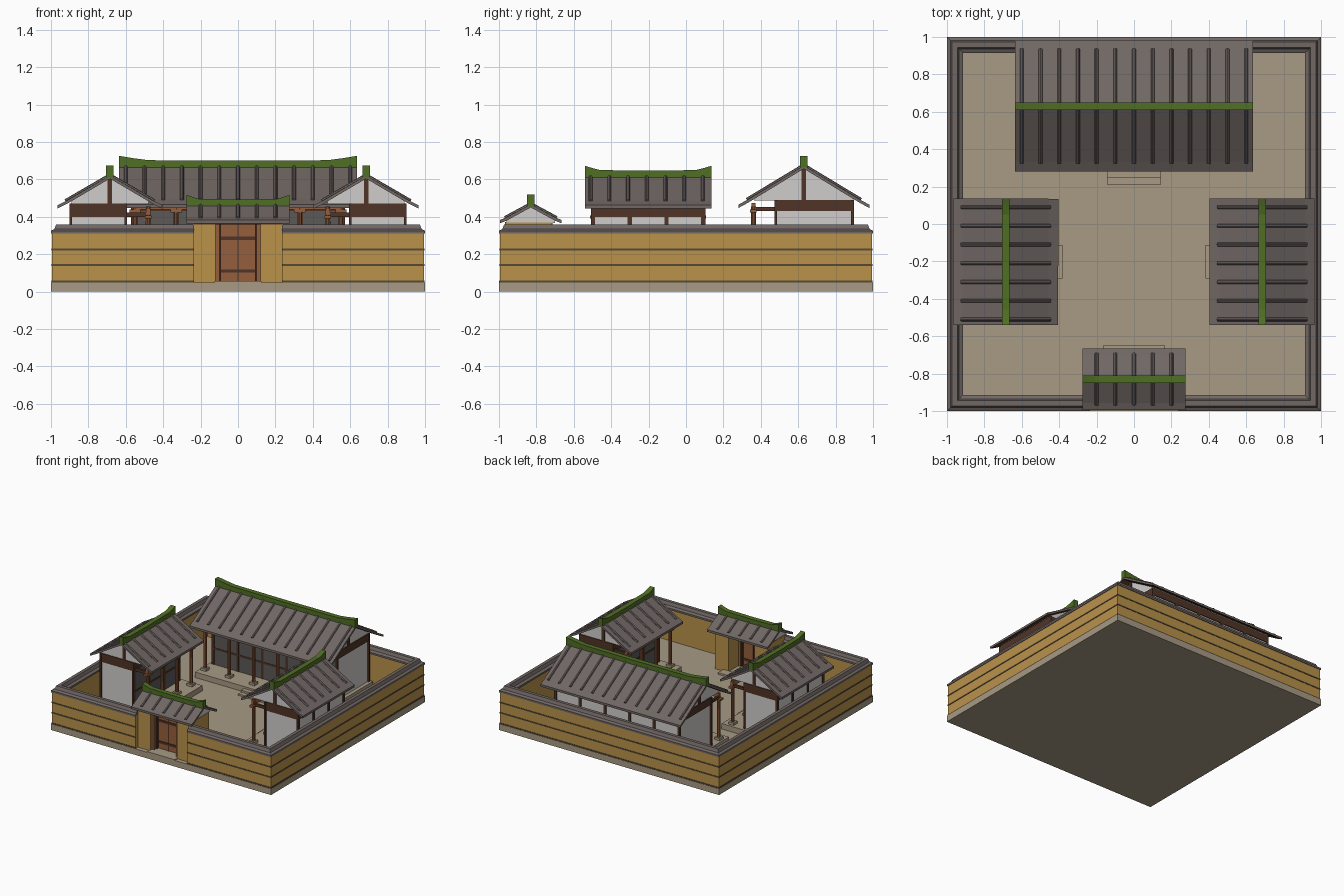
import bpy, bmesh, math
from mathutils import Matrix, Vector

if "Cube" in bpy.data.objects:
    bpy.data.objects.remove(bpy.data.objects["Cube"])


def mat(name, r, g, b):
    m = bpy.data.materials.new(name)
    lin = [((c / 255 + 0.055) / 1.055) ** 2.4 for c in (r, g, b)]
    m.diffuse_color = (*lin, 1)
    m.use_nodes = True
    m.node_tree.nodes["Principled BSDF"].inputs["Base Color"].default_value = m.diffuse_color
    return m


STONE = mat("stone", 168, 154, 132)
OCHRE = mat("ochre_plaster", 186, 146, 74)
STRIPE = mat("dark_stripe", 86, 74, 56)
TILE = mat("roof_tile", 112, 103, 100)
GREEN = mat("ridge_green", 80, 110, 36)
WHITE = mat("white_plaster", 208, 206, 204)
DARK = mat("dark_timber", 80, 52, 38)
BROWN = mat("brown_timber", 148, 94, 60)
PANEL = mat("grey_panel", 92, 88, 88)


def finish(name, bm, mats, place=Matrix()):
    bmesh.ops.recalc_face_normals(bm, faces=bm.faces)
    me = bpy.data.meshes.new(name)
    bm.to_mesh(me)
    bm.free()
    for m in mats:
        me.materials.append(m)
    ob = bpy.data.objects.new(name, me)
    ob.matrix_world = place
    bpy.context.collection.objects.link(ob)
    return ob


def add_box(bm, x0, x1, y0, y1, z0, z1):
    m = Matrix.Translation(((x0 + x1) / 2, (y0 + y1) / 2, (z0 + z1) / 2))
    bmesh.ops.create_cube(bm, size=1, matrix=m @ Matrix.Diagonal((x1 - x0, y1 - y0, z1 - z0, 1)))


def boxes(name, dims, material, place=Matrix()):
    bm = bmesh.new()
    for d in dims:
        add_box(bm, *d)
    return finish(name, bm, [material], place)


def add_prism(bm, profile, x0, x1):
    """Extrude a closed (y, z) profile along x."""
    a = [bm.verts.new((x0, y, z)) for y, z in profile]
    b = [bm.verts.new((x1, y, z)) for y, z in profile]
    n = len(profile)
    bm.faces.new(a)
    bm.faces.new(b[::-1])
    for i in range(n):
        j = (i + 1) % n
        bm.faces.new((a[i], b[i], b[j], a[j]))


def ring(name, profile, material, gap=0.235):
    """Sweep an (offset, z) profile round the square yard, open at the gate."""
    bm = bmesh.new()
    rows = []
    for k in range(6):
        row = []
        for r, z in profile:
            p = [(-gap, -r), (-r, -r), (-r, r), (r, r), (r, -r), (gap, -r)][k]
            row.append(bm.verts.new((*p, z)))
        rows.append(row)
    n = len(profile)
    for a, b in zip(rows, rows[1:]):
        for i in range(n):
            j = (i + 1) % n
            bm.faces.new((a[i], b[i], b[j], a[j]))
    bm.faces.new(rows[0])
    bm.faces.new(rows[-1])
    finish(name, bm, [material])


def roof(name, place, length, half, rolls, lift):
    """half: (distance, height) points from ridge to eave; length is half the ridge."""
    t = 0.018
    top = [(-y, z) for y, z in half[::-1]] + list(half[1:])
    bm = bmesh.new()
    add_prism(bm, top + [(y, z - t) for y, z in top[::-1]], -length, length)
    bmesh.ops.recalc_face_normals(bm, faces=bm.faces)
    for f in bm.faces:
        f.material_index = 1 if f.normal.z < -0.3 else 0
    finish(name + "_roof", bm, [TILE, DARK], place)
    # round tile rolls running down both slopes
    bm = bmesh.new()
    (_, z0), (y1, z1) = half[0], half[1]
    for x in rolls:
        for s in (-1, 1):
            a, b = Vector((x, 0, z0)), Vector((x, s * (y1 + 0.01), z1 - 0.004))
            rot = (b - a).to_track_quat('Z', 'Y').to_matrix().to_4x4()
            bmesh.ops.create_cone(bm, cap_ends=True, segments=8, radius1=0.01, radius2=0.01,
                                  depth=(b - a).length,
                                  matrix=Matrix.Translation((a + b) / 2) @ rot)
    finish(name + "_tile_rolls", bm, [TILE], place)
    # green ridge with upturned ends
    bm = bmesh.new()
    rows = []
    for u in (-1, -0.94, -0.87, -0.75, 0, 0.75, 0.87, 0.94, 1):
        e = lift * max(0, (abs(u) - 0.7) / 0.3) ** 1.3
        rows.append([bm.verts.new((u * length * 1.002, y, z)) for y, z in
                     ((-0.02, z0 - 0.012), (0.02, z0 - 0.012),
                      (0.02, z0 + 0.025 + e), (-0.02, z0 + 0.025 + e))])
    for a, b in zip(rows, rows[1:]):
        for i in range(4):
            bm.faces.new((a[i], b[i], b[(i + 1) % 4], a[(i + 1) % 4]))
    bm.faces.new(rows[0])
    bm.faces.new(rows[-1])
    finish(name + "_ridge", bm, [GREEN], place)


def house(name, place, hx, yf, yb, ycol, beam, half, plat, step, bays, cols):
    """Porch faces local -y; hx is half the wall length, yf/yb the front and back walls."""
    b0, b1 = beam
    floor = 0.095
    boxes(name + "_platform", [(-hx - 0.03, hx + 0.03, plat, yb + 0.02, 0.04, floor)], STONE, place)
    sx, depths = step
    boxes(name + "_steps", [(-sx, sx, plat - d, plat, 0.04, floor - 0.016 * (i + 1))
                            for i, d in enumerate(depths)], STONE, place)
    boxes(name + "_walls", [(-hx, hx, yf, yb, floor, b1)], WHITE, place)
    # gable filling under the roof
    bm = bmesh.new()
    zr, (y1, z1) = half[0][1], half[1]
    w = y1 * 0.9
    zw = zr + (z1 - zr) * 0.9 - 0.016
    add_prism(bm, [(-w, b1 - 0.002), (w, b1 - 0.002), (w, zw), (0, zr - 0.016), (-w, zw)], -hx, hx)
    finish(name + "_gables", bm, [WHITE], place)
    # dark frame: beams, posts and gable posts
    e = 0.007
    xs = [-hx + 2 * hx * i / bays for i in range(bays + 1)]
    frame = [(-hx - e, hx + e, yf - e, yb + e, b0, b1)]
    frame += [(x - 0.011, x + 0.011, y - e, y + e, floor, b1) for x in xs for y in (yf, yb)]
    for s in (-1, 1):
        frame.append((s * hx - e, s * hx + e, -0.012, 0.012, b1, zr - 0.02))
    frame += [(x - 0.009, x + 0.009, ycol, yf, b0, b0 + 0.022) for x in cols]
    frame.append((-hx, hx, yf - e, yf, 0.22, 0.235))
    boxes(name + "_frame", frame, DARK, place)
    boxes(name + "_front_panels", [(-hx, hx, yf - 0.004, yf, floor, b0)], PANEL, place)
    # porch columns, stone feet and the beam they carry
    bm = bmesh.new()
    for x in cols:
        bmesh.ops.create_cone(bm, cap_ends=True, segments=10, radius1=0.014, radius2=0.013,
                              depth=0.36, matrix=Matrix.Translation((x, ycol, floor + 0.18)))
        add_box(bm, x - 0.03, x + 0.03, ycol - 0.018, ycol + 0.018, b0 - 0.008, b0 + 0.008)
    add_box(bm, -hx, hx, ycol - 0.011, ycol + 0.011, b0 + 0.01, b0 + 0.045)
    finish(name + "_porch_columns", bm, [BROWN], place)
    boxes(name + "_column_feet", [(x - 0.024, x + 0.024, ycol - 0.024, ycol + 0.024, floor, floor + 0.02)
                                  for x in cols], STONE, place)


# yard floor and enclosing wall
boxes("yard_base", [(-1, 1, -1, 1, 0, 0.05)], STONE)
ring("yard_wall", [(0.995, 0.05), (0.995, 0.315), (0.93, 0.315), (0.93, 0.05)], OCHRE)
for i, z in enumerate((0.055, 0.142, 0.226)):
    ring(f"wall_stripe_{i}", [(0.998, z - 0.005), (0.998, z + 0.005),
                              (0.99, z + 0.005), (0.99, z - 0.005)], STRIPE)
ring("wall_coping", [(1, 0.31), (1, 0.325), (0.982, 0.335), (0.972, 0.36), (0.945, 0.36),
                     (0.935, 0.335), (0.915, 0.325), (0.915, 0.31)], TILE)

# main hall
hall = Matrix.Translation((0, 0.63, 0))
hall_half = [(0, 0.675), (0.295, 0.495), (0.35, 0.465)]
roof("hall", hall, 0.635, hall_half, [i * 0.1 for i in range(-6, 7)], 0.026)
house("hall", hall, 0.56, -0.15, 0.26, -0.27, (0.43, 0.49), hall_half, -0.345,
      (0.145, (0.037, 0.075)), 5, [-0.55, -0.33, -0.11, 0.11, 0.33, 0.55])

# two side wings facing the yard
wing_half = [(0, 0.622), (0.228, 0.488), (0.28, 0.462)]
for side, s in (("left", -1), ("right", 1)):
    place = Matrix.Translation((s * 0.685, -0.2025, 0)) @ Matrix.Rotation(-s * math.pi / 2, 4, 'Z')
    roof(side + "_wing", place, 0.3375, wing_half, [-s * (i * 0.1 - 0.0075) for i in range(-3, 4)], 0.026)
    house(side + "_wing", place, 0.295, -0.085, 0.21, -0.205, (0.40, 0.47), wing_half, -0.275,
          (0.09, (0.027,)), 3, [-0.28, -0.095, 0.095, 0.28])

# gatehouse: piers, lintel, doors and roof
gate = Matrix.Translation((0, -0.83, 0))
gate_half = [(0, 0.468), (0.128, 0.398), (0.165, 0.383)]
roof("gate", gate, 0.275, gate_half, [i * 0.1 for i in range(-2, 3)], 0.025)
boxes("gate_piers", [(s * 0.18 - 0.06, s * 0.18 + 0.06, -0.965, -0.72, 0.04, 0.37) for s in (-1, 1)], OCHRE)
bm = bmesh.new()
add_prism(bm, [(-0.13, 0.368), (0.13, 0.368), (0.13, 0.385), (0, 0.453), (-0.13, 0.385)], -0.235, 0.235)
finish("gate_gables", bm, [WHITE], gate)
boxes("gate_doors", [(s * 0.049 - 0.047, s * 0.049 + 0.047, -0.90, -0.875, 0.045, 0.36)
                     for s in (-1, 1)], BROWN)
boxes("gate_posts", [(s * 0.112 - 0.012, s * 0.112 + 0.012, -0.945, -0.85, 0.04, 0.37)
                     for s in (-1, 1)], BROWN)
trim = [(-0.1, 0.1, -0.906, -0.869, z - 0.009, z + 0.009) for z in (0.11, 0.285)]
trim += [(-0.004, 0.004, -0.903, -0.872, 0.045, 0.36), (-0.235, 0.235, -0.968, -0.715, 0.358, 0.372)]
trim += [(s * 0.097 - 0.005, s * 0.097 + 0.005, -0.92, -0.86, 0.045, 0.36) for s in (-1, 1)]
boxes("gate_trim", trim, DARK)
boxes("gate_steps", [(-0.125, 0.125, -1.0, -0.72, 0.02, 0.056),
                     (-0.165, 0.165, -0.72, -0.65, 0.04, 0.065)], STONE)
